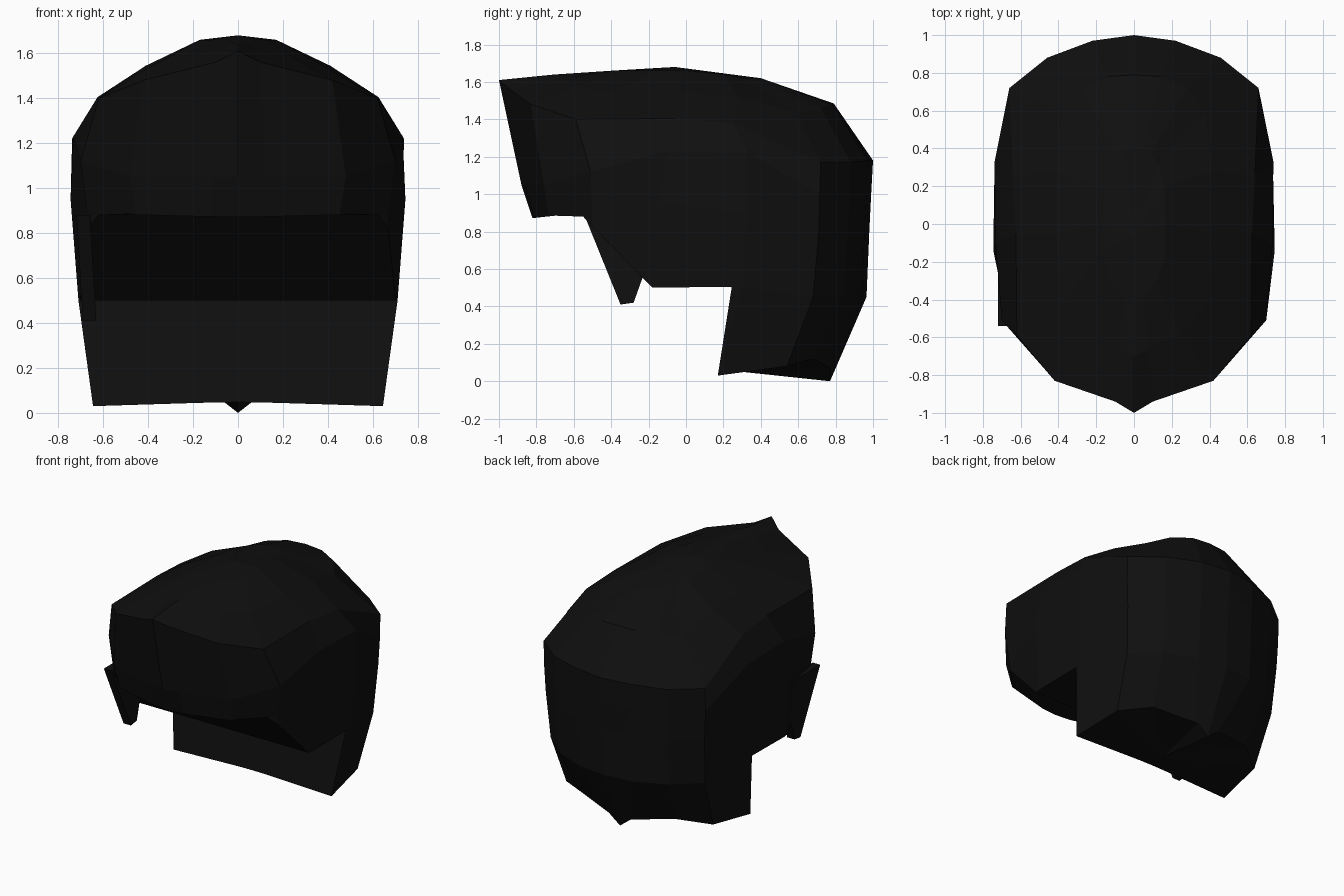
import bpy, bmesh

if "Cube" in bpy.data.objects:
    bpy.data.objects.remove(bpy.data.objects["Cube"])

black = bpy.data.materials.new("soft_black")
black.diffuse_color = (0.0048, 0.0048, 0.0048, 1)
black.use_nodes = True
black.node_tree.nodes["Principled BSDF"].inputs["Base Color"].default_value = black.diffuse_color


def finish(name, bm):
    bmesh.ops.recalc_face_normals(bm, faces=bm.faces)
    me = bpy.data.meshes.new(name)
    bm.to_mesh(me)
    bm.free()
    me.materials.append(black)
    ob = bpy.data.objects.new(name, me)
    bpy.context.collection.objects.link(ob)
    return ob


def prism(name, profile, x0, x1, taper=0.0):
    """Extrude a (y, z) profile between x0 and x1."""
    bm = bmesh.new()
    a = [bm.verts.new((x0, y, z)) for y, z in profile]
    b = [bm.verts.new((x1, y, z)) for y, z in profile]
    if taper:  # lean the lower part towards the middle
        for v in a + b:
            v.co.x += taper * max(0, 0.9 - v.co.z)
    n = len(a)
    bm.faces.new(a)
    bm.faces.new(b[::-1])
    for i in range(n):
        j = (i + 1) % n
        bm.faces.new((a[i], b[i], b[j], a[j]))
    return finish(name, bm)


# Half rings of the hair volume, each from front centre to back centre
crown_top = [(0, -.4, 1.66), (.05, -.38, 1.66), (.12, -.3, 1.66), (.17, -.15, 1.66),
             (.17, 0, 1.66), (.16, .2, 1.64), (.13, .32, 1.62), (.09, .37, 1.62),
             (.05, .4, 1.62), (0, .4, 1.62)]
crown_mid = [(0, -.7, 1.64), (.08, -.66, 1.62), (.25, -.58, 1.58), (.39, -.42, 1.54),
             (.41, -.05, 1.545), (.41, .28, 1.52), (.38, .58, 1.44), (.28, .72, 1.46),
             (.14, .78, 1.48), (0, .79, 1.485)]
rim = [(0, -1, 1.61), (.1, -.94, 1.56), (.42, -.83, 1.48), (.62, -.59, 1.4),
       (.625, -.05, 1.405), (.64, .25, 1.38), (.66, .72, 1.17), (.46, .88, 1.17),
       (.22, .97, 1.18), (0, 1, 1.18)]
temple = [(0, -.88, 1.05), (.12, -.86, 1.05), (.48, -.76, 1.05), (.7, -.51, 1.12),
          (.733, -.1, 1.23), (.738, .33, 1.22), (.66, .715, 1.0), (.46, .875, 1.0),
          (.22, .965, 1.0), (0, .99, 1.0)]
cheek = [(0, -.82, .87), (.12, -.81, .87), (.45, -.73, .87), (.67, -.5, .88),
         (.745, -.14, .95), (.735, .33, .9), (.65, .71, .8), (.455, .865, .8),
         (.22, .955, .8), (0, .98, .8)]
nape = [(0, -.75, .45), (.12, -.75, .45), (.42, -.68, .45), (.64, -.48, .45),
        (.71, -.14, .5), (.71, .3, .5), (.63, .68, .45), (.45, .84, .45),
        (.22, .94, .45), (0, .965, .45)]
hem = [(0, -.7, .03), (.1, -.7, .03), (.4, -.6, .03), (.6, -.45, .03),
       (.645, -.14, .03), (.645, .17, .03), (.6, .54, .08), (.4, .68, .12),
       (.09, .77, .07), (0, .77, 0)]

# Loft the mirrored rings into a closed volume
bm = bmesh.new()
rings = []
for half in (crown_top, crown_mid, rim, temple, cheek, nape, hem):
    full = half + [(-x, y, z) for x, y, z in half[-2:0:-1]]
    rings.append([bm.verts.new(p) for p in full])
n = len(rings[0])
for r, s in zip(rings, rings[1:]):
    for i in range(n):
        j = (i + 1) % n
        bm.faces.new((r[i], r[j], s[j], s[i]))
for ring, tip in ((rings[0], (0, -.06, 1.68)), (rings[-1], (0, .3, .05))):
    c = bm.verts.new(tip)
    for i in range(n):
        bm.faces.new((ring[i], ring[(i + 1) % n], c))
hair = finish("hair", bm)

# Cut away the face and neck opening
cutter = prism("face_cutter", [(-2, -1), (.165, -1), (.17, .03), (.245, .505), (-.18, .5),
                               (-.55, .88), (-.7, .885), (-.82, .872), (-2, .872)], -2, 2)
mod = hair.modifiers.new("face_opening", 'BOOLEAN')
mod.operation = 'DIFFERENCE'
mod.solver = 'EXACT'
mod.object = cutter
bpy.context.view_layer.objects.active = hair
hair.select_set(True)
bpy.ops.object.modifier_apply(modifier=mod.name)
bpy.data.objects.remove(cutter)

# Pointed lock hanging beside one cheek
prism("side_lock", [(-.54, .88), (-.35, .41), (-.28, .42), (-.23, .56), (-.15, .62),
                    (-.2, .88)], -.72, -.66, taper=.06)
